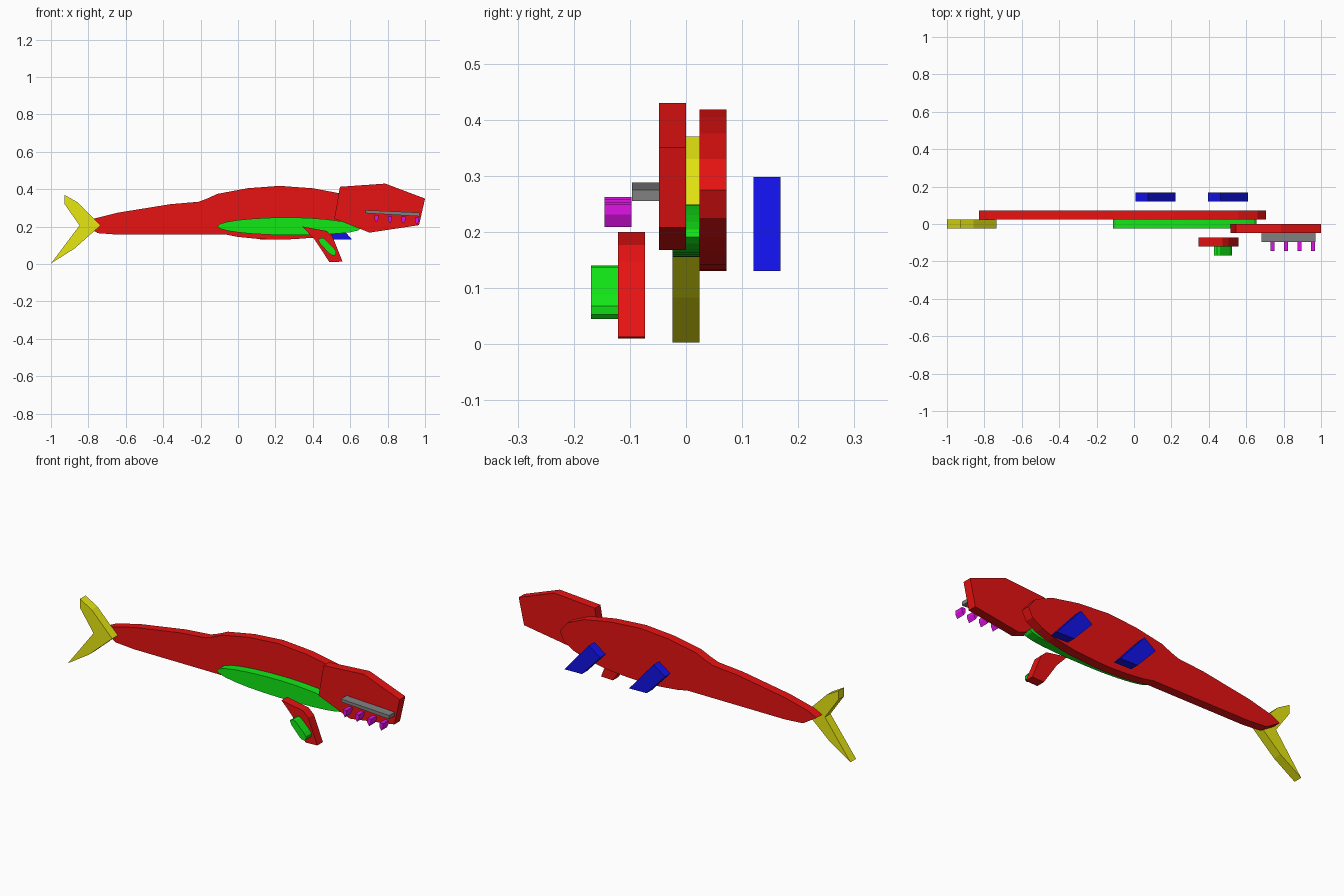
import bpy
import bmesh
import math

THICK = 0.048  # every part is a flat plate of the same thickness


def material(name, rgb):
    m = bpy.data.materials.new(name)
    m.diffuse_color = (*rgb, 1.0)
    return m


RED = material("red", (0.8, 0.006, 0.006))
GREEN = material("green", (0.006, 0.8, 0.008))
YELLOW = material("yellow", (0.8, 0.8, 0.006))
BLUE = material("blue", (0.006, 0.006, 0.8))
GRAY = material("gray", (0.22, 0.22, 0.22))
MAGENTA = material("magenta", (0.75, 0.006, 0.8))


def plate(name, outline, y_front, mat, dx=0.0, dz=0.0):
    """Extrude an (x, z) outline backwards from y_front."""
    bm = bmesh.new()
    verts = [bm.verts.new((x + dx, y_front, z + dz)) for x, z in outline]
    face = bm.faces.new(verts)
    grown = bmesh.ops.extrude_face_region(bm, geom=[face], use_keep_orig=True)
    moved = [v for v in grown["geom"] if isinstance(v, bmesh.types.BMVert)]
    bmesh.ops.translate(bm, verts=moved, vec=(0, THICK, 0))
    bmesh.ops.recalc_face_normals(bm, faces=bm.faces)
    mesh = bpy.data.meshes.new(name)
    bm.to_mesh(mesh)
    bm.free()
    mesh.materials.append(mat)
    ob = bpy.data.objects.new(name, mesh)
    bpy.context.collection.objects.link(ob)
    return ob


# Long body
plate("body", [
    (-0.83, 0.215), (-0.75, 0.165), (-0.64, 0.157), (-0.06, 0.157),
    (0.0, 0.145), (0.1, 0.135), (0.2, 0.13), (0.3, 0.133), (0.42, 0.142),
    (0.55, 0.165), (0.62, 0.19), (0.68, 0.225), (0.705, 0.275),
    (0.66, 0.33), (0.56, 0.375), (0.40, 0.405), (0.22, 0.418),
    (0.05, 0.405), (-0.11, 0.375), (-0.165, 0.35), (-0.21, 0.333),
    (-0.36, 0.32), (-0.64, 0.275), (-0.78, 0.24)], 0.024, RED)

# Forked tail
plate("tail_fin", [
    (-1.0, 0.003), (-0.874, 0.083), (-0.735, 0.206), (-0.858, 0.33),
    (-0.928, 0.37), (-0.928, 0.322), (-0.847, 0.206)], -0.024, YELLOW)

# Rounded belly stripe
belly = []
for i in range(24):
    a = math.tau * i / 24
    belly.append((0.272 + 0.383 * math.cos(a),
                  0.202 - 0.022 * math.cos(a) * max(math.cos(a), 0) * 0.5
                  + 0.047 * math.sin(a)))
plate("belly", belly, -0.024, GREEN)

# Blunt head
plate("head", [
    (0.515, 0.243), (0.703, 0.168), (0.968, 0.208), (1.0, 0.35),
    (0.787, 0.43), (0.545, 0.413)], -0.048, RED)

# Jaw strip and teeth
plate("jaw", [(0.683, 0.272), (0.97, 0.255), (0.97, 0.275), (0.683, 0.288)],
      -0.096, GRAY)
for i in range(4):
    plate("tooth_%d" % (i + 1),
          [(-0.011, 0.0), (-0.011, -0.022), (0.0, -0.04), (0.011, -0.018),
           (0.011, 0.0)], -0.145, MAGENTA, 0.74 + 0.0725 * i, 0.262 - 0.0045 * i)

# Front flipper with its green patch
plate("front_flipper", [
    (0.345, 0.2), (0.41, 0.13), (0.489, 0.01), (0.559, 0.013),
    (0.505, 0.147), (0.473, 0.177)], -0.121, RED)
plate("flipper_patch", [
    (0.428, 0.132), (0.438, 0.11), (0.485, 0.058), (0.5, 0.048),
    (0.515, 0.045), (0.523, 0.053), (0.525, 0.068), (0.51, 0.088),
    (0.46, 0.137), (0.445, 0.14)], -0.169, GREEN)

# Pair of slanted fins on the far side
for i, dx in enumerate((0.0, -0.387)):
    plate("rear_flipper_%d" % (i + 1), [
        (0.395, 0.25), (0.505, 0.132), (0.61, 0.13), (0.463, 0.298)],
        0.12, BLUE, dx)
